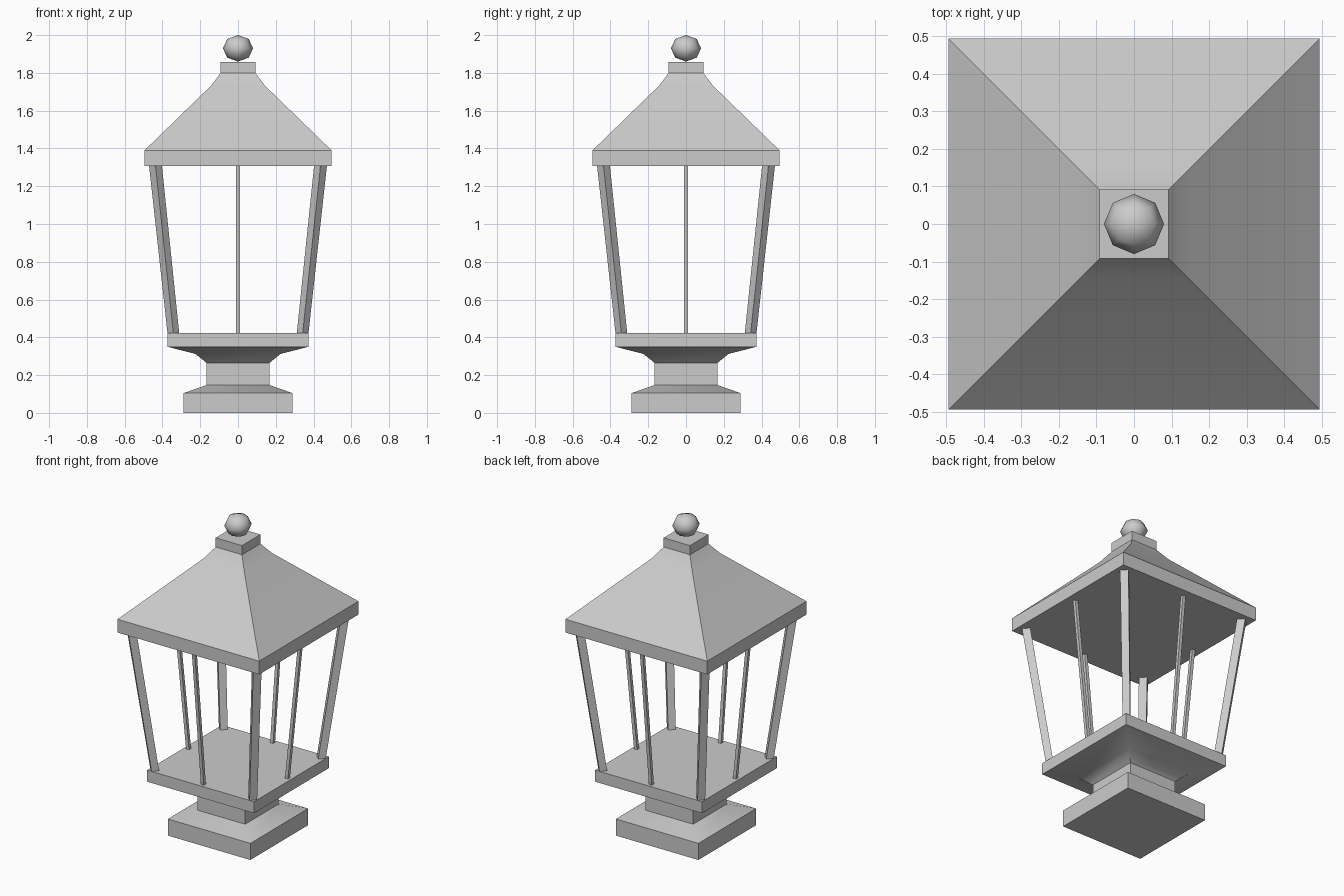
import bpy
import bmesh
from math import pi, cos, sin, radians

cube = bpy.data.objects.get("Cube")
if cube:
    bpy.data.objects.remove(cube, do_unlink=True)

grey = bpy.data.materials.new("grey_metal")
grey.use_nodes = True
colour = (0.6, 0.6, 0.6, 1)
grey.diffuse_color = colour
grey.node_tree.nodes["Principled BSDF"].inputs["Base Color"].default_value = colour


def loft(name, sections, turn=pi / 4):
    """Stack square sections (x, y, z, corner radius) and cap both ends."""
    bm = bmesh.new()
    rings = []
    for x, y, z, r in sections:
        angles = [turn + i * pi / 2 for i in range(4)]
        rings.append([bm.verts.new((x + r * cos(a), y + r * sin(a), z)) for a in angles])
    for low, high in zip(rings, rings[1:]):
        for i in range(4):
            j = (i + 1) % 4
            bm.faces.new((low[i], low[j], high[j], high[i]))
    bm.faces.new(reversed(rings[0]))
    bm.faces.new(rings[-1])
    mesh = bpy.data.meshes.new(name)
    bm.to_mesh(mesh)
    bm.free()
    mesh.materials.append(grey)
    obj = bpy.data.objects.new(name, mesh)
    bpy.context.collection.objects.link(obj)
    return obj


def square_turned(name, profile):
    """Square solid from a (half width, height) profile, gentle bends smoothed."""
    obj = loft(name, [(0, 0, z, half * 2 ** 0.5) for half, z in profile])
    bpy.ops.object.select_all(action="DESELECT")
    obj.select_set(True)
    bpy.context.view_layer.objects.active = obj
    bpy.ops.object.shade_smooth_by_angle(angle=radians(30))


# Pedestal with neck and flared tray
square_turned("pedestal", [
    (0.288, 0), (0.288, 0.105), (0.167, 0.147), (0.167, 0.265),
    (0.225, 0.312), (0.373, 0.35), (0.373, 0.423)])

# Roof with eave band, slope and cap
square_turned("roof", [
    (0.495, 1.306), (0.495, 1.39), (0.14, 1.735), (0.092, 1.80), (0.092, 1.858)])

# Outward-leaning frame: corner posts and thin rods at the middle of each side
LOW, HIGH = 0.42, 1.31
for sx in (-1, 1):
    for sy in (-1, 1):
        side = ("front" if sy < 0 else "back") + ("_left" if sx > 0 else "_right")
        loft(side + "_post", [(sx * 0.342, sy * 0.342, LOW, 0.031),
                              (sx * 0.437, sy * 0.437, HIGH, 0.034)], turn=0)

for side, dx, dy in (("front", 0, -1), ("back", 0, 1), ("left", 1, 0), ("right", -1, 0)):
    loft(side + "_rod", [(dx * 0.345, dy * 0.345, LOW, 0.0145),
                         (dx * 0.438, dy * 0.438, HIGH, 0.0145)])

# Ball finial
bpy.ops.mesh.primitive_uv_sphere_add(segments=8, ring_count=4, radius=1, location=(0, 0, 1.93))
ball = bpy.context.object
ball.name = "finial_ball"
ball.scale = (0.08, 0.08, 0.07)
ball.data.materials.append(grey)
bpy.ops.object.shade_smooth()
